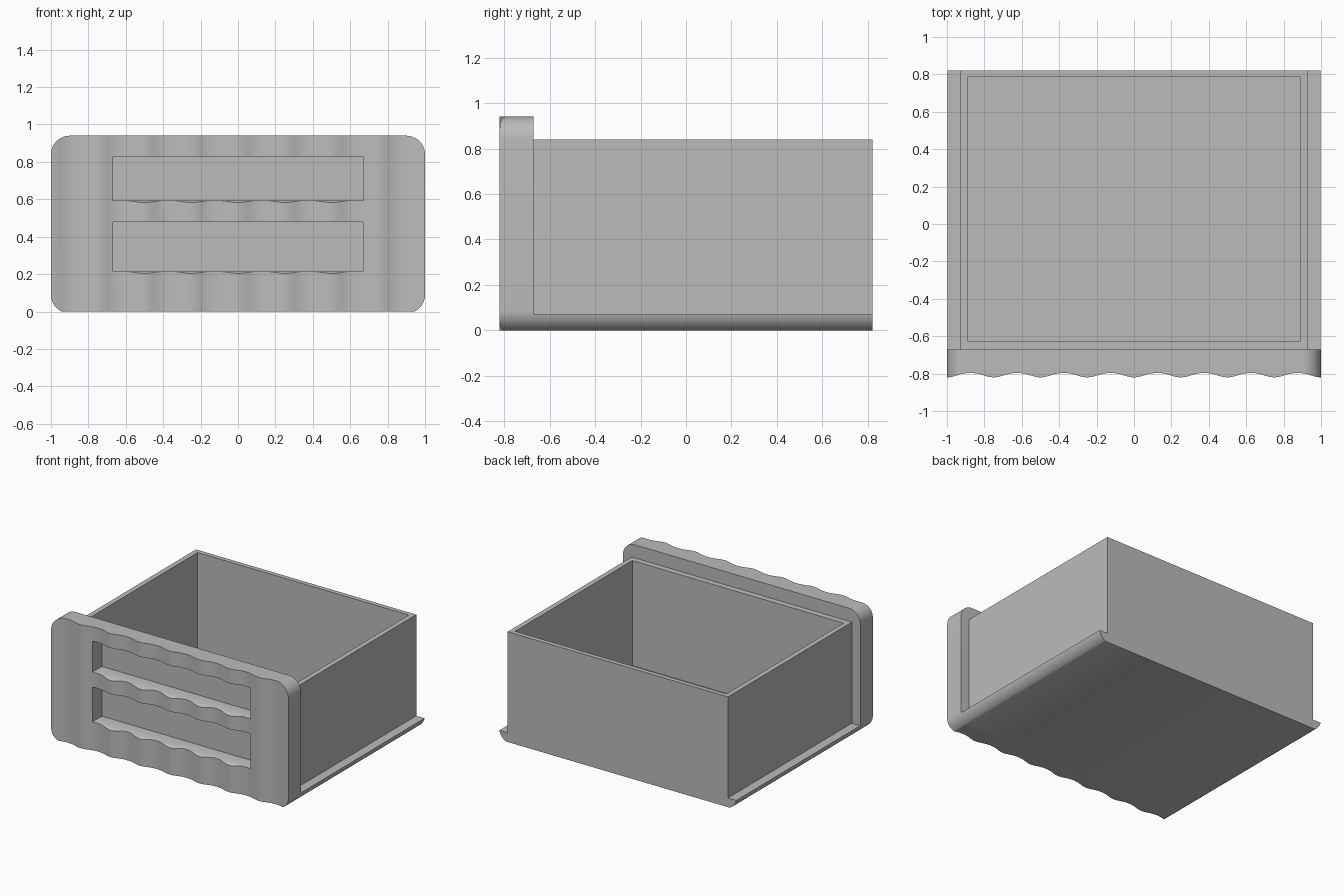
import bpy, bmesh, math
from mathutils import Vector

if "Cube" in bpy.data.objects:
    bpy.data.objects.remove(bpy.data.objects["Cube"], do_unlink=True)

grey = bpy.data.materials.new("plain grey")
grey.use_nodes = True
GREY = (0.5, 0.5, 0.5, 1)
grey.diffuse_color = GREY
grey.node_tree.nodes["Principled BSDF"].inputs["Base Color"].default_value = GREY


def prism(name, outline, axis, start, end):
    """Extrude a 2D outline along an axis; the outline uses the other two axes in order."""
    bm = bmesh.new()

    def place(p, d):
        co = list(p)
        co.insert(axis, d)
        return bm.verts.new(co)

    face = bm.faces.new([place(p, start) for p in outline])
    new = bmesh.ops.extrude_face_region(bm, geom=[face])["geom"]
    shift = Vector((0, 0, 0))
    shift[axis] = end - start
    bmesh.ops.translate(bm, vec=shift, verts=[v for v in new if isinstance(v, bmesh.types.BMVert)])
    bmesh.ops.recalc_face_normals(bm, faces=bm.faces)
    mesh = bpy.data.meshes.new(name)
    bm.to_mesh(mesh)
    bm.free()
    mesh.materials.append(grey)
    ob = bpy.data.objects.new(name, mesh)
    bpy.context.collection.objects.link(ob)
    return ob


def boolean(target, cutter, operation):
    mod = target.modifiers.new(cutter.name, "BOOLEAN")
    mod.object, mod.operation, mod.solver = cutter, operation, "EXACT"
    bpy.context.view_layer.objects.active = target
    bpy.ops.object.modifier_apply(modifier=mod.name)
    bpy.data.objects.remove(cutter, do_unlink=True)


def arc(cx, cz, r, a0, a1, steps=12):
    angles = [math.radians(a0 + (a1 - a0) * i / steps) for i in range(steps + 1)]
    return [(cx + r * math.cos(a), cz + r * math.sin(a)) for a in angles]


def mirrored(right_half):
    return right_half + [(-x, z) for x, z in reversed(right_half)]


def smooth(ob):
    bpy.ops.object.select_all(action="DESELECT")
    ob.select_set(True)
    bpy.context.view_layer.objects.active = ob
    bpy.ops.object.shade_smooth_by_angle(angle=math.radians(30))


FRONT, JOIN, BACK = -0.82, -0.67, 0.82
TOP, RADIUS, LOW = 0.94, 0.1, 0.09

# Rounded lower side, cut flat at the ground
cut_angle = -math.degrees(math.asin(LOW / RADIUS))
lower = arc(1 - RADIUS, LOW, RADIUS, cut_angle, 0)

# Front panel: rippled slab trimmed to a rounded outline
COUNT = 192
ripple = []
for i in range(COUNT + 1):
    x = -1.02 + 2.04 * i / COUNT
    crest = ((1 + math.cos(8 * math.pi * x)) / 2) ** 1.3
    ripple.append((x, -0.797 + (FRONT + 0.797) * crest))
panel = prism("front_panel", ripple + [(1.02, JOIN), (-1.02, JOIN)], 2, -0.05, 1)
rounded = mirrored(lower + arc(1 - RADIUS, TOP - RADIUS, RADIUS, 0, 90))
boolean(panel, prism("panel_outline", rounded, 1, -1, -0.6), "INTERSECT")

# Two grip slots with sloping sills
for low, high in ((0.215, 0.48), (0.594, 0.83)):
    slot = [(-0.685, low), (-0.685, high), (-0.9, high), (-0.9, low - 0.05), (-0.797, low)]
    boolean(panel, prism("slot_cutter", slot, 0, -0.667, 0.667), "DIFFERENCE")
smooth(panel)

# Open box with runner lips along the bottom
lip = [p for p in lower if p[1] < 0.07] + [(0.998, 0.07)]
section = mirrored(lip + [(0.928, 0.07), (0.928, 0.84)])
box = prism("drawer_box", section, 1, JOIN, BACK)
hollow = [(-0.89, -0.625), (0.89, -0.625), (0.89, 0.785), (-0.89, 0.785)]
boolean(box, prism("hollow_cutter", hollow, 2, 0.04, 1), "DIFFERENCE")
smooth(box)
